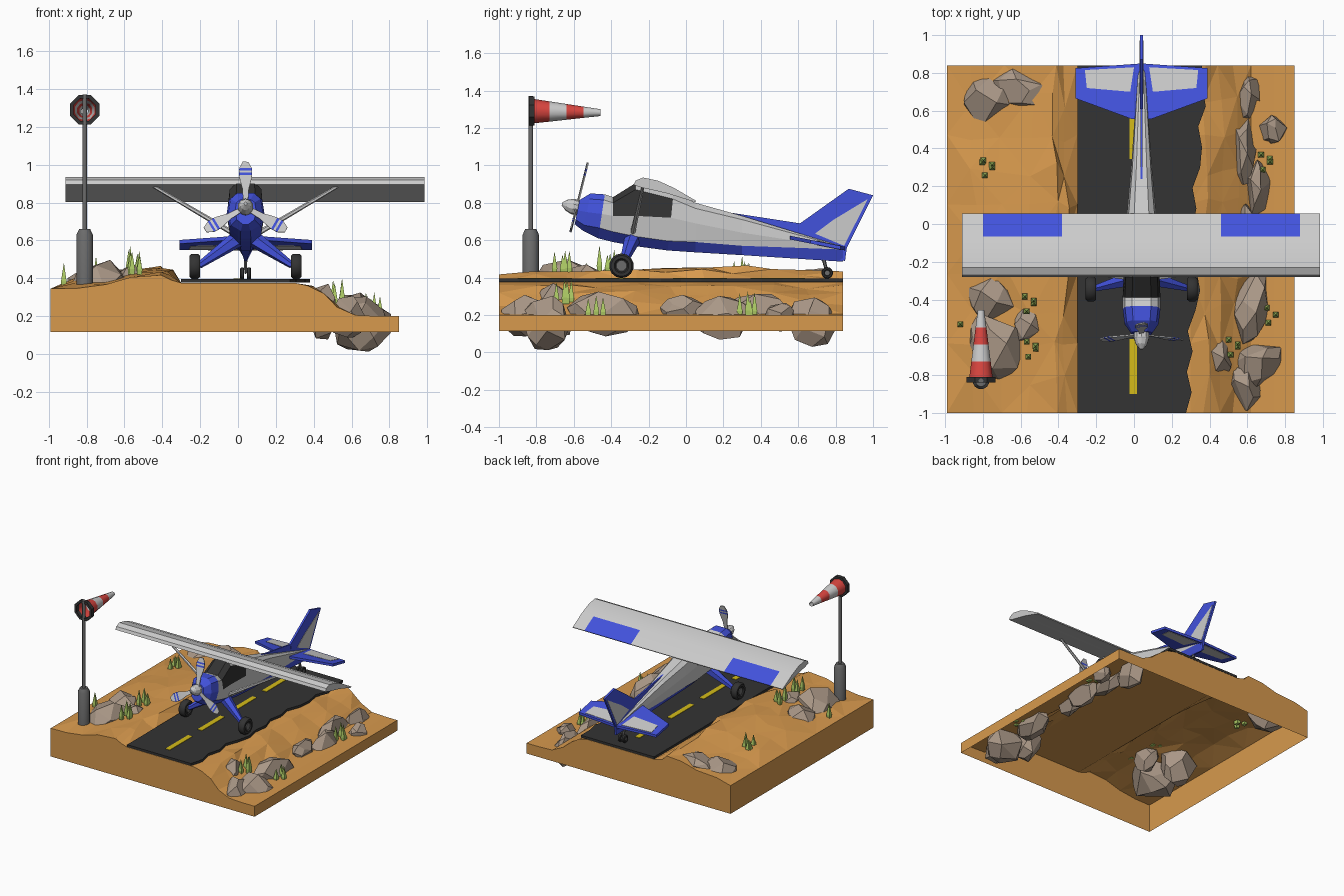
import bpy, bmesh, math, random
from mathutils import Vector, Matrix

if "Cube" in bpy.data.objects:
    bpy.data.objects.remove(bpy.data.objects["Cube"])
random.seed(7)
C = 0.04  # aircraft centre line


def mat(name, r, g, b):
    m = bpy.data.materials.new(name)
    m.diffuse_color = (r, g, b, 1)
    m.use_nodes = True
    m.node_tree.nodes["Principled BSDF"].inputs["Base Color"].default_value = m.diffuse_color
    return m


PALE, BLUE = mat("pale", .55, .55, .55), mat("blue", .055, .085, .72)
DARK, SOIL = mat("dark", .033, .033, .033), mat("soil", .68, .32, .075)
RED, YELLOW = mat("red", .7, .06, .05), mat("yellow", .66, .5, .01)
STONE, GRASS = mat("stone", .4, .31, .24), mat("grass", .42, .6, .13)
STEEL = mat("steel", .15, .15, .15)


def build(name, verts, faces, mats, idx=None):
    me = bpy.data.meshes.new(name)
    me.from_pydata([tuple(v) for v in verts], [], faces)
    for m in mats:
        me.materials.append(m)
    if idx:
        me.polygons.foreach_set("material_index", idx)
    bm = bmesh.new()
    bm.from_mesh(me)
    bmesh.ops.recalc_face_normals(bm, faces=bm.faces)
    bm.to_mesh(me)
    bm.free()
    ob = bpy.data.objects.new(name, me)
    bpy.context.collection.objects.link(ob)
    return ob


def loft(name, rings, mats, pick=lambda i, j: 0, caps=True, cap_mat=0):
    n, faces, idx = len(rings[0]), [], []
    for i in range(len(rings) - 1):
        for j in range(n):
            k = (j + 1) % n
            faces.append((i*n + j, i*n + k, (i+1)*n + k, (i+1)*n + j))
            idx.append(pick(i, j))
    if caps:
        faces += [tuple(range(n)), tuple(range((len(rings)-1)*n, len(rings)*n))]
        idx += [cap_mat, cap_mat]
    return build(name, [v for r in rings for v in r], faces, mats, idx)


def smooth(ob, angle=.75):
    ob.data.shade_smooth()
    ob.data.set_sharp_from_angle(angle=angle)
    return ob


def circle(centre, axis, r, n):
    q = Vector(axis).to_track_quat('Z', 'Y')
    return [Vector(centre) + q @ Vector((r*math.cos(t), r*math.sin(t), 0))
            for t in [2*math.pi*(i + .5)/n for i in range(n)]]


def rod(name, a, b, r1, r2, n, m):
    d = Vector(b) - Vector(a)
    return smooth(loft(name, [circle(a, d, r1, n), circle(b, d, r2, n)], [m]), .9)


def plate(name, pts, offset, m):
    o = Vector(offset) / 2
    return loft(name, [[Vector(p) - o for p in pts], [Vector(p) + o for p in pts]], [m])


# Terrain sheet with skirt, open underneath
prof = [(-.99, .345), (-.85, .36), (-.7, .38), (-.55, .408), (-.42, .42), (-.36, .40), (-.3, .375),
        (0, .375), (.3, .375), (.38, .352), (.46, .315), (.54, .26), (.62, .205), (.74, .2), (.85, .2)]
rows, w, tv, tf = 11, len(prof), [], []
for r in range(rows):
    y = -1 + 1.84*r/(rows - 1)
    for x, z in prof:
        a = .02*(-.9 < x < -.31 or .31 < x < .6)
        z += .035*math.cos(1.6*y)*(-.9 < x < -.31) + random.uniform(-.7, .7)*a
        tv.append((x + random.uniform(-a, a), y + random.uniform(-2, 2)*a*(0 < r < rows-1), z))
for r in range(rows - 1):
    for c in range(w - 1):
        q = [r*w + c, r*w + c + 1, (r+1)*w + c + 1, (r+1)*w + c]
        q = q[(r + c) % 2:] + q[:(r + c) % 2]
        tf += [(q[0], q[1], q[2]), (q[0], q[2], q[3])]
rim = list(range(w)) + [r*w + w-1 for r in range(1, rows)] + \
    [(rows-1)*w + c for c in range(w-2, -1, -1)] + [r*w for r in range(rows-2, 0, -1)]
base, k = len(tv), len(rim)
tv += [(tv[i][0], tv[i][1], .115) for i in rim]
tf += [(rim[i], rim[(i+1) % k], base + (i+1) % k, base + i) for i in range(k)]
build("terrain", tv, tf, [SOIL])

# Runway slab with broken right edge, and centre dashes
edge = [.275, .305, .28, .31, .285, .325, .35, .33, .345, .31, .33, .31, .35, .36, .34, .38, .36, .36]
pts = [(-.3, .84, .386), (-.3, -1, .386)] + [(x, -1 + 1.84*i/(len(edge)-1), .386) for i, x in enumerate(edge)]
plate("runway", pts, (0, 0, .019), DARK)
for y in (-.9, -.485, -.07, .345):
    plate("runway_dash", [(-.025, y, .397), (.015, y, .397), (.015, y+.29, .397), (-.025, y+.29, .397)],
          (0, 0, .004), YELLOW)

# Rocks: faceted hulls of scattered points (position, half sizes, turn)
for x, y, z, a, b, c, turn in [
        (-.73, -.64, .33, .18, .19, .17, 0), (-.76, -.40, .33, .14, .13, .15, 0), (-.57, -.53, .37, .08, .12, .1, 0),
        (-.77, .66, .31, .15, .16, .14, 0), (-.6, .71, .36, .17, .11, .1, -.2),
        (.60, .67, .16, .08, .14, .14, 0), (.73, .5, .19, .075, .08, .08, 0), (.58, .38, .22, .07, .19, .1, 0),
        (.65, .19, .18, .07, .15, .12, 0), (.6, -.02, .21, .07, .13, .1, 0), (.62, -.44, .2, .10, .20, .12, -.15),
        (.45, -.70, .22, .09, .12, .15, 0), (.65, -.74, .155, .15, .14, .165, .4), (.58, -.86, .19, .09, .14, .12, .4)]:
    bm = bmesh.new()
    for i in range(22):
        h = 1 - 2*(i + .5)/22
        t = i*2.4 + random.uniform(-.5, .5)
        s = random.uniform(.9, 1.1)
        r = math.sqrt(1 - h*h)*s
        bm.verts.new((a*r*math.cos(t), b*r*math.sin(t), max(c*h*s, -z)))
    bmesh.ops.rotate(bm, verts=bm.verts, matrix=Matrix.Rotation(turn, 3, 'Z'))
    bmesh.ops.translate(bm, verts=bm.verts, vec=(x, y, z))
    hull = bmesh.ops.convex_hull(bm, input=bm.verts)
    bmesh.ops.delete(bm, geom=list(set(hull["geom_interior"])), context='VERTS')
    bmesh.ops.dissolve_limit(bm, angle_limit=.4, verts=bm.verts, edges=bm.edges)
    bm.to_mesh(build("rock", [], [], [STONE]).data)
    bm.free()

# Grass tufts of four-sided spikes
for x, y, z, n in [(-.92, -.53, .35, 1), (-.56, -.42, .43, 4), (-.55, -.66, .42, 4), (-.78, .3, .38, 5),
                   (.69, .33, .19, 4), (.52, -.65, .26, 4), (.72, -.48, .19, 3)]:
    for i in range(n):
        t, d = i*2.2, .03 if n > 1 else 0
        p = Vector((x + d*math.cos(t), y + d*1.5*math.sin(t), z))
        h = random.uniform(.09, .14)
        loft("grass_spike", [circle(p + Vector((0, 0, h*f)), (0, 0, 1), r, 4)
                             for f, r in ((0, .017), (.25, .021), (1, .001))], [GRASS])

# Windsock on its pole
PX, PY = -.81, -.83
smooth(loft("pole_base", [circle((PX, PY, z), (0, 0, 1), r, 12)
                          for z, r in [(.35, .045), (.63, .045), (.66, .03)]], [STEEL]), .6)
rod("pole", (PX, PY, .62), (PX, PY, 1.37), .013, .013, 8, STEEL)
ring = [(-.84, .084), (-.84, .063), (-.81, .063), (-.81, .084), (-.84, .084)]
loft("sock_ring", [circle((PX, y, 1.29), (0, 1, 0), r, 8) for y, r in ring], [DARK], caps=False)
smooth(loft("windsock", [circle((PX, -.82 + .091*i, 1.29 - .002*i), (0, 1, 0), .066 - .012*i, 10)
                         for i in range(5)], [RED, PALE], lambda i, j: i % 2, caps=False))

# Fuselage: y, top, shoulder, belt, stripe, keel, half width, tilt
secs = [(-.58, .815, .80, .76, .71, .685, .055, .2), (-.53, .85, .82, .75, .68, .65, .09, .2),
        (-.45, .845, .815, .74, .665, .61, .1, .15), (-.39, .83, .80, .73, .645, .59, .1, 0),
        (-.27, .905, .87, .73, .62, .568, .095, 0), (-.08, .85, .82, .72, .595, .545, .088, .1),
        (.05, .80, .77, .69, .59, .535, .078, 0), (.3, .73, .71, .64, .57, .52, .055, 0),
        (.84, .565, .563, .558, .55, .485, .018, 0)]
rings = []
for y, zt, zs, zb, zl, zk, hw, tilt in secs:
    half = [(.5*hw, zt), (.88*hw, zs), (hw, zb), (.85*hw, zl), (.28*hw, zk)]
    sec = half + [(-x, z) for x, z in reversed(half)]
    rings.append([(C + x, y + tilt*(z - zb), z) for x, z in sec])


def paint(i, j):
    if i < 2 or j in (3, 4, 5):
        return 1
    return 2 if (i == 3 and j in (0, 1, 7, 8, 9)) or (i == 4 and j in (1, 7)) else 0


loft("fuselage", rings, [PALE, BLUE, DARK], paint, cap_mat=1)

# Wing with blue ailerons on the upper face
foil = [(-.28, .895), (-.27, .918), (-.23, .935), (-.15, .918), (-.065, .88), (.055, .81), (.05, .803),
        (-.1, .85), (-.24, .882)]
smooth(loft("wing", [[(x, y, z) for y, z in foil] for x in (-.91, -.80, -.38, .46, .88, .985)], [PALE, BLUE],
            lambda i, j: int(i in (1, 3) and j == 4)), .6)

# Tailplane, fin and their pale control surfaces
for s in (-1, 1):
    for name, shape, t, m in [
            ("tailplane", [(.0, .555), (.05, .555), (.35, .665), (.35, .825), (.0, .85)], .02, BLUE),
            ("elevator_panel", [(.06, .70), (.29, .72), (.30, .815), (.04, .83)], .025, PALE)]:
        plate(name, [(C + s*x, y, .725 - .2*y) for x, y in shape], (0, 0, t), m)
for name, shape, t, m in [
        ("fin_root", [(.22, .75), (.61, .69), (.7, .6), (.3, .70)], .012, BLUE),
        ("fin", [(.61, .69), (.87, .875), (1.0, .84), (.86, .56), (.85, .487), (.78, .52), (.62, .6)], .016, BLUE),
        ("rudder_panel", [(.972, .82), (.79, .71), (.69, .635), (.845, .57)], .02, PALE)]:
    plate(name, [(C, y, z) for y, z in shape], (t, 0, 0), m)


# Landing gear, wing struts and tail wheels
def wheel(name, x, y, z, r, h):
    smooth(loft(name, [circle((x + dx*h, y, z), (1, 0, 0), r*f, 14) for dx, f in
                       [(-.7, .5), (-1, .6), (-1, .85), (-.6, 1), (.6, 1), (1, .85), (1, .6), (.7, .5)]], [DARK]))
    rod(name + "_hub", (x - h*.9, y, z), (x + h*.9, y, z), r*.4, r*.4, 8, STEEL)


for s in (-1, 1):
    rod("gear_leg", (C + s*.04, -.285, .61), (C + s*.245, -.34, .468), .045, .018, 6, BLUE)
    wheel("main_wheel", C + s*.268, -.345, .463, .066, .028)
    rod("wing_strut", (C + s*.07, -.285, .64), (C + s*.49, -.23, .888), .014, .009, 6, PALE)
    wheel("tail_wheel", C + s*.018, .755, .425, .031, .011)
rod("tail_fork", (C, .755, .425), (C, .73, .52), .007, .012, 6, STEEL)

# Propeller and spinner, tilted with the nose
hub = Matrix.Translation((C, -.585, .775)) @ Matrix.Rotation(math.radians(-14), 4, 'X')
loft("spinner", [circle((0, y, 0), (0, 1, 0), r, 10) for y, r in
                 [(.03, .042), (-.02, .042), (-.055, .03), (-.08, .008)]], [PALE]).matrix_world = hub
blade = [(.02, .012), (.1, .017), (.15, .03), (.175, .034), (.188, .034), (.2, .034), (.212, .033), (.247, .015)]
for i in range(3):
    r = [[(-b, -.006, z), (b, -.001, z), (b, .006, z), (-b, .001, z)] for z, b in blade]
    ob = loft("propeller_blade", r, [PALE, BLUE], lambda a, j: int(a in (3, 5)))
    ob.matrix_world = hub @ Matrix.Rotation(i*2*math.pi/3, 4, 'Y')
